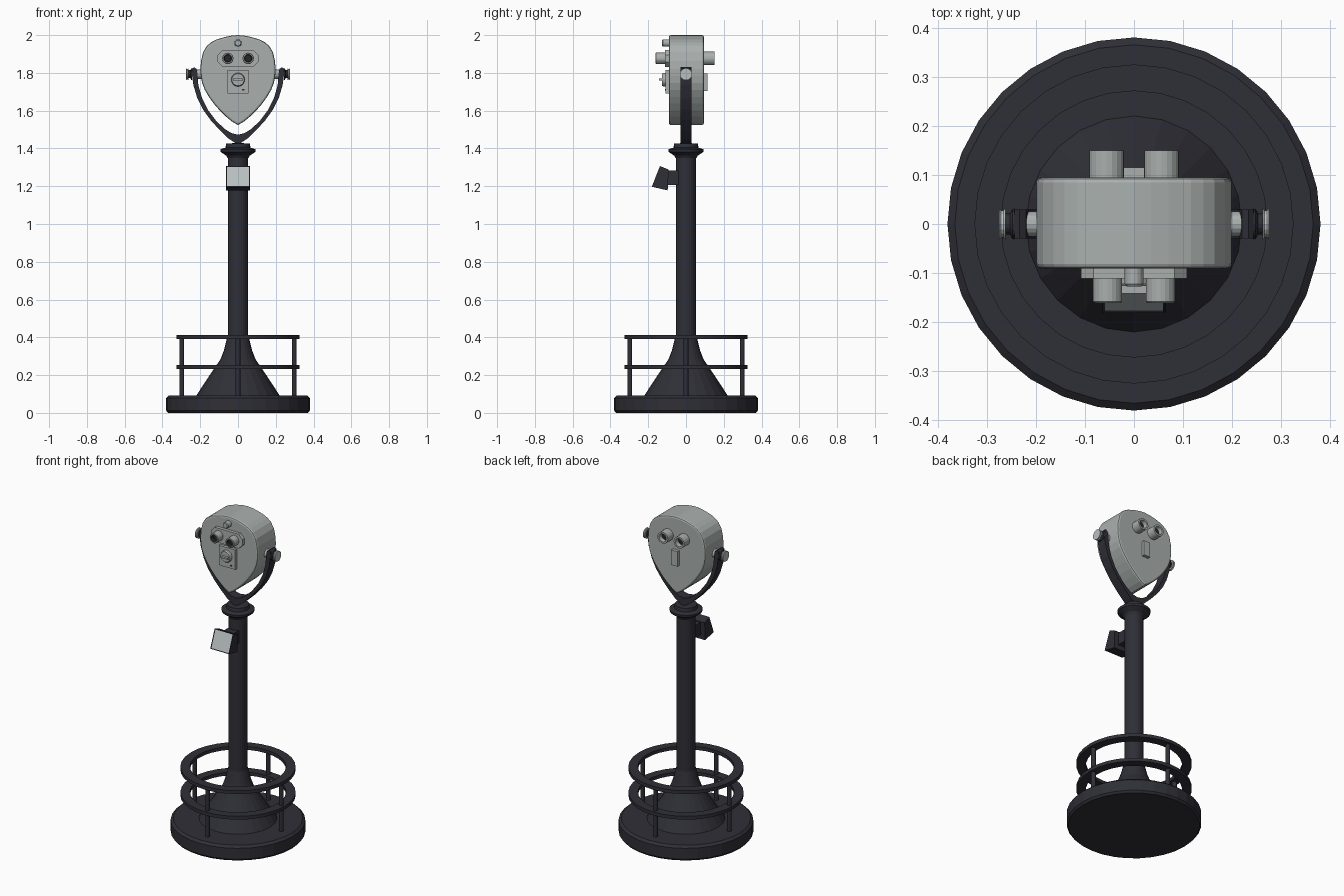
import bpy, bmesh, math
from mathutils import Vector

cube = bpy.data.objects.get("Cube")
if cube:
    bpy.data.objects.remove(cube, do_unlink=True)


def material(name, r, g, b):
    m = bpy.data.materials.new(name)
    m.use_nodes = True
    m.diffuse_color = (r, g, b, 1)
    m.node_tree.nodes["Principled BSDF"].inputs["Base Color"].default_value = (r, g, b, 1)
    return m


IRON = material("dark iron", 0.028, 0.028, 0.038)
GREY = material("painted grey", 0.40, 0.435, 0.425)
PALE = material("pale grey", 0.48, 0.53, 0.52)
GLASS = material("dark glass", 0.018, 0.02, 0.024)


def finish(name, bm, *mats):
    bmesh.ops.recalc_face_normals(bm, faces=bm.faces)
    mesh = bpy.data.meshes.new(name)
    bm.to_mesh(mesh)
    bm.free()
    for m in mats:
        mesh.materials.append(m)
    ob = bpy.data.objects.new(name, mesh)
    bpy.context.collection.objects.link(ob)
    return ob


def lathe(name, profile, mat, loc=(0, 0, 0), axis=(0, 0, 1), segs=24, glass_from=99, closed=False):
    """Turn (radius, height) points around an axis; spans from glass_from on are glass."""
    bm = bmesh.new()
    turn = Vector((0, 0, 1)).rotation_difference(Vector(axis)).to_matrix()
    rings = []
    for r, h in profile:
        steps = segs if r > 0 else 1
        rings.append([bm.verts.new(Vector(loc) + turn @ Vector(
            (r * math.cos(math.tau * i / segs), r * math.sin(math.tau * i / segs), h)))
            for i in range(steps)])
    spans = list(zip(rings, rings[1:])) + ([(rings[-1], rings[0])] if closed else [])
    for k, (a, b) in enumerate(spans):
        for i in range(segs):
            j = (i + 1) % segs
            quad = [a[i % len(a)], a[j % len(a)], b[j % len(b)], b[i % len(b)]]
            f = bm.faces.new(list(dict.fromkeys(quad)))
            f.material_index = int(k >= glass_from)
    return finish(name, bm, mat, GLASS)


def prism(name, outline, lo, hi, mat, along="y", bevel=0):
    """Extrude an outline (x,z along y, or y,z along x) from lo to hi."""
    bm = bmesh.new()
    place = (lambda u, v, d: (u, d, v)) if along == "y" else (lambda u, v, d: (d, u, v))
    a = [bm.verts.new(place(u, v, lo)) for u, v in outline]
    b = [bm.verts.new(place(u, v, hi)) for u, v in outline]
    bm.faces.new(a)
    bm.faces.new(b)
    for i in range(len(a)):
        j = (i + 1) % len(a)
        bm.faces.new((a[i], a[j], b[j], b[i]))
    ob = finish(name, bm, mat)
    if bevel:
        mod = ob.modifiers.new("Bevel", "BEVEL")
        mod.width, mod.segments = bevel, 2
        mod.limit_method, mod.angle_limit = "ANGLE", math.radians(60)
    return ob


def rect(u0, u1, v0, v1, c=0):
    if not c:
        return [(u0, v0), (u1, v0), (u1, v1), (u0, v1)]
    return [(u0 + c, v0), (u1 - c, v0), (u1, v0 + c), (u1, v1 - c),
            (u1 - c, v1), (u0 + c, v1), (u0, v1 - c), (u0, v0 + c)]


def mirrored(half):
    """Close a right-hand outline that starts and ends on the centre line."""
    return half + [(-x, z) for x, z in reversed(half[1:-1])]


# Base, flared foot, column and collar
lathe("base", [(0, 0), (0.37, 0), (0.38, 0.012), (0.38, 0.08), (0.365, 0.093), (0, 0.093)], IRON, segs=32)
lathe("foot", [(0.222, 0.09), (0.15, 0.2), (0.092, 0.285), (0.075, 0.33), (0.056, 0.405)], IRON)
lathe("column", [(0.054, 0.3), (0.054, 1.36)], IRON)
lathe("collar", [(0.052, 1.345), (0.062, 1.362), (0.092, 1.382), (0.094, 1.396), (0.066, 1.404),
                 (0.063, 1.425), (0, 1.43)], IRON)

# Foot rails and posts
for name, z in (("lower_rail", 0.233), ("upper_rail", 0.392)):
    rail = lathe(name, [(0.271, z), (0.325, z), (0.325, z + 0.021), (0.271, z + 0.021)],
                 IRON, segs=32, closed=True)
    for p in rail.data.polygons:
        p.use_smooth = abs(p.normal.z) < 0.5
for i in range(4):
    a = i * math.pi / 2
    lathe("rail_post", [(0.013, 0.09), (0.013, 0.4)], IRON,
          (0.298 * math.cos(a), 0.298 * math.sin(a), 0), segs=12)

# Yoke
outer = [(0, 1.42), (0.05, 1.452), (0.095, 1.495), (0.145, 1.55), (0.185, 1.605), (0.215, 1.665),
         (0.236, 1.735), (0.245, 1.8), (0.243, 1.822), (0.233, 1.83)]
inner = [(0.22, 1.822), (0.215, 1.8), (0.21, 1.735), (0.19, 1.665), (0.16, 1.605), (0.115, 1.545),
         (0.07, 1.503), (0.035, 1.481), (0, 1.473)]
prism("yoke", mirrored(outer + inner), -0.03, 0.03, IRON)

# Pivots and clamp knobs
for side, s in (("left", 1), ("right", -1)):
    at, ax = (0, 0, 1.793), (s, 0, 0)
    lathe(side + "_pivot", [(0.025, 0.18), (0.025, 0.222)], GREY, at, ax, 16)
    lathe(side + "_spindle", [(0.032, 0.243), (0.03, 0.248), (0.021, 0.253), (0.021, 0.264)], IRON, at, ax, 16)
    lathe(side + "_knob", [(0, 0.262), (0.032, 0.262), (0.028, 0.266), (0.028, 0.271),
                           (0.032, 0.275), (0, 0.275)], PALE, at, ax, 16)

# Viewer head
head = [(0, 1.524), (0.03, 1.541), (0.065, 1.57), (0.097, 1.601), (0.128, 1.637), (0.154, 1.673),
        (0.176, 1.71), (0.19, 1.747), (0.197, 1.785), (0.199, 1.82), (0.196, 1.862), (0.185, 1.91),
        (0.164, 1.944), (0.142, 1.962), (0.116, 1.976), (0.07, 1.99), (0.035, 1.997), (0, 2)]
prism("head", mirrored(head), -0.091, 0.095, GREY, bevel=0.01)

# Eyepieces and objective lenses
prism("eye_plate", rect(-0.108, 0.108, 1.832, 1.921, 0.026), -0.111, -0.085, GREY)
for side, s in (("left", 1), ("right", -1)):
    lathe(side + "_eyepiece", [(0.03, 0.1), (0.03, 0.158), (0.027, 0.161), (0.021, 0.161),
                               (0.018, 0.14), (0, 0.14)], GREY, (s * 0.054, 0, 1.877), (0, -1, 0), 20, 3)
    lathe(side + "_objective", [(0.036, 0.09), (0.036, 0.15), (0.025, 0.15), (0.022, 0.125),
                                (0, 0.125)], GREY, (s * 0.056, 0, 1.877), (0, 1, 0), 20, 3)
lathe("sight_button", [(0.019, 0.085), (0.019, 0.122), (0.015, 0.127), (0, 0.127)], GREY,
      (0, 0, 1.958), (0, -1, 0), 16)

# Coin mechanism and rear cover
prism("coin_plate", rect(-0.056, 0.056, 1.692, 1.815), -0.108, -0.085, GREY)
lathe("coin_dial", [(0.036, 0.1), (0.036, 0.12), (0.032, 0.126), (0, 0.126)], GREY,
      (0, 0, 1.764), (0, -1, 0), 20)
prism("dial_grip", rect(-0.026, 0.026, 1.759, 1.769), -0.142, -0.12, GREY)
prism("coin_slot", rect(0.022, 0.034, 1.708, 1.714), -0.112, -0.1, IRON)
prism("rear_cover", rect(-0.022, 0.022, 1.705, 1.798), 0.09, 0.115, GREY)

# Sign box on its bracket, with a pale framed face
prism("sign_bracket", rect(-0.1, -0.04, 1.207, 1.283), -0.035, 0.035, IRON, along="x")
sign = prism("sign_box", [(-0.138, 1.307), (-0.181, 1.197), (-0.097, 1.178), (-0.092, 1.288)],
             -0.064, 0.064, IRON, along="x")
sign.data.materials.append(PALE)
bm = bmesh.new()
bm.from_mesh(sign.data)
front = min(bm.faces, key=lambda f: f.normal.y)
bmesh.ops.inset_region(bm, faces=[front], thickness=0.007, depth=-0.003)
front.material_index = 1
bm.to_mesh(sign.data)
bm.free()
